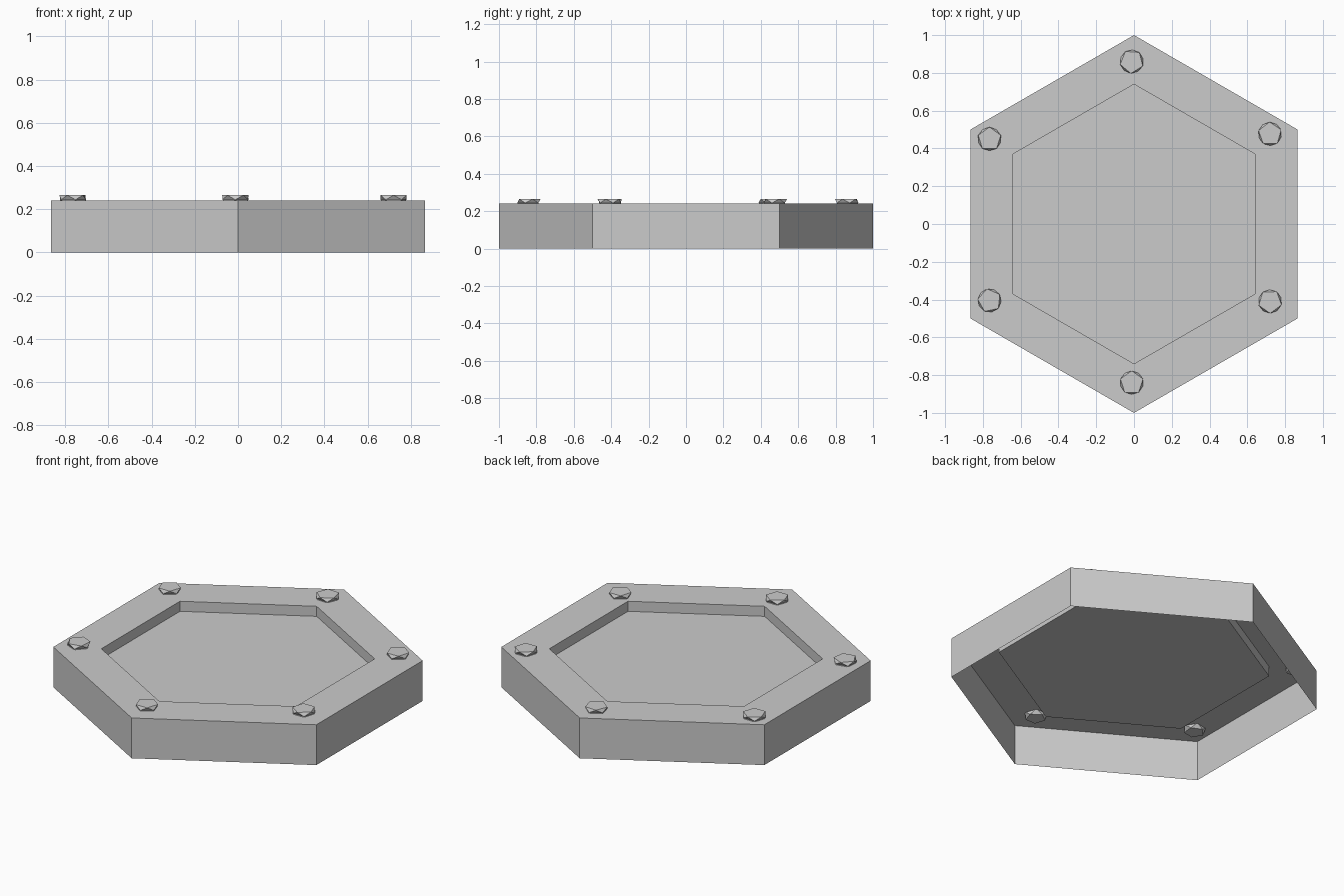
import bpy, bmesh
from math import sin, cos, pi, radians

if "Cube" in bpy.data.objects:
    bpy.data.objects.remove(bpy.data.objects["Cube"])


def ring(bm, n, radius, z, turn=0.0):
    return [bm.verts.new((radius * cos(turn + 2 * pi * i / n),
                          radius * sin(turn + 2 * pi * i / n), z)) for i in range(n)]


def bridge(bm, a, b):
    n = len(a)
    for i in range(n):
        j = (i + 1) % n
        bm.faces.new((a[i], a[j], b[j], b[i]))


def antiprism(bm, a, b):
    # b is turned half a step ahead of a
    n = len(a)
    for i in range(n):
        j = (i + 1) % n
        bm.faces.new((a[i], a[j], b[i]))
        bm.faces.new((a[j], b[j], b[i]))


def finish(bm, name, location=(0, 0, 0)):
    mesh = bpy.data.meshes.new(name)
    bm.to_mesh(mesh)
    bm.free()
    obj = bpy.data.objects.new(name, mesh)
    obj.location = location
    bpy.context.collection.objects.link(obj)
    return obj


# Hexagonal tile: open-bottomed shell with a sunken centre panel
TOP, FLOOR = 0.24, 0.18
bm = bmesh.new()
loops = [ring(bm, 6, r, z, pi / 2) for r, z in
         ((1.0, 0.0), (1.0, TOP), (0.74, TOP), (0.74, FLOOR))]
for lower, upper in zip(loops, loops[1:]):
    bridge(bm, lower, upper)
bm.faces.new(loops[-1])
finish(bm, "hex_tile")

# Faceted five-sided studs at the corners, each turned differently
studs = [(-0.012, 0.86, 50), (-0.765, 0.45, 90), (-0.765, -0.405, 30),
         (-0.012, -0.84, 90), (0.72, -0.41, 55), (0.72, 0.477, 20)]
for k, (x, y, turn) in enumerate(studs):
    bm = bmesh.new()
    t = radians(turn)
    base = ring(bm, 5, 0.055, -0.022, t)
    waist = ring(bm, 5, 0.062, 0.004, t + pi / 5)
    cap = ring(bm, 5, 0.063, 0.025, t + 2 * pi / 5)
    antiprism(bm, base, waist)
    antiprism(bm, waist, cap)
    bm.faces.new(cap)
    bm.faces.new(base[::-1])
    finish(bm, f"corner_stud_{k + 1}", (x, y, TOP))
